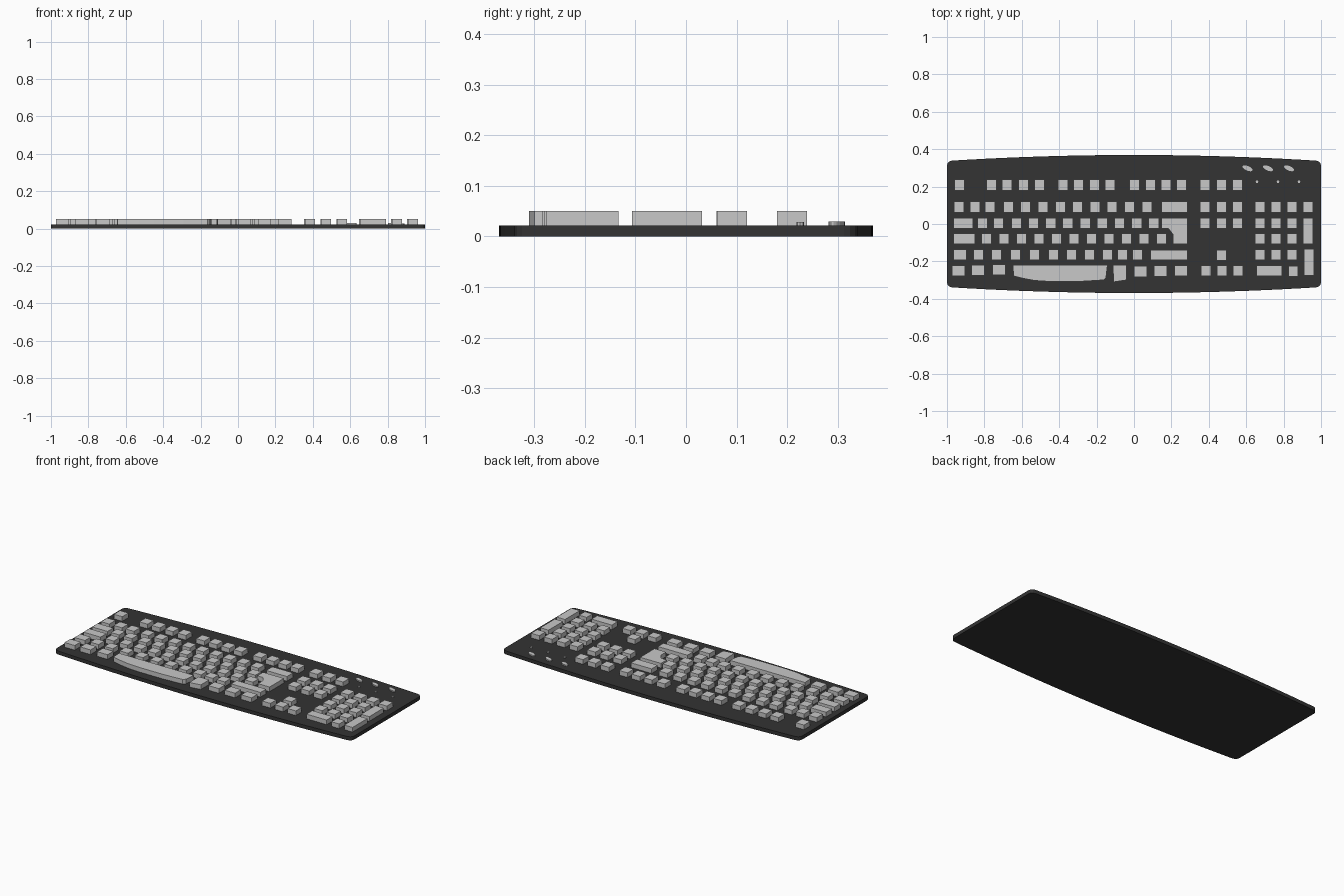
import bpy, bmesh, math

if "Cube" in bpy.data.objects:
    bpy.data.objects.remove(bpy.data.objects["Cube"])

P = 187.0  # layout units per model unit


def X(u):
    return (u - 1134.5) / P


def Y(v):
    return (224.5 - v) / P


def mat(name, c):
    m = bpy.data.materials.new(name)
    m.diffuse_color = (c, c, c, 1)
    m.use_nodes = True
    m.node_tree.nodes["Principled BSDF"].inputs["Base Color"].default_value = m.diffuse_color
    return m


dark = mat("dark plastic", 0.033)
light = mat("light grey plastic", 0.58)


def prism(name, pts, z0, z1, m):
    """Extrude a flat outline straight up."""
    bm = bmesh.new()
    f = bm.faces.new([bm.verts.new((x, y, z0)) for x, y in pts])
    r = bmesh.ops.extrude_face_region(bm, geom=[f])
    for v in r["geom"]:
        if isinstance(v, bmesh.types.BMVert):
            v.co.z = z1
    bmesh.ops.recalc_face_normals(bm, faces=bm.faces[:])
    me = bpy.data.meshes.new(name)
    bm.to_mesh(me)
    bm.free()
    me.materials.append(m)
    ob = bpy.data.objects.new(name, me)
    bpy.context.collection.objects.link(ob)
    return ob


BASE_Z, KEY_Z = 0.022, 0.05


def key(name, u0, u1, v0, v1):
    prism(name, [(X(u0), Y(v0)), (X(u1), Y(v0)), (X(u1), Y(v1)), (X(u0), Y(v1))],
          BASE_Z, KEY_Z, light)


def row(name, centres, v0, v1, w=10.4):
    for i, c in enumerate(centres):
        key(f"{name}_{i + 1}", c - w / 2, c + w / 2, v0, v1)


# base plate: bowed front and back edges, small rounded corners
def edge(x):
    y = 0.337 + 0.032 * (1 - x * x)
    if abs(x) > 0.975:
        t = (abs(x) - 0.975) / 0.025
        y -= 0.025 * (1 - math.sqrt(max(0, 1 - t * t)))
    return y


xs = [-1, -0.997, -0.988, -0.975] + [-0.9 + 0.1 * i for i in range(19)] + [0.975, 0.988, 0.997, 1]
prism("base_plate", [(x, edge(x)) for x in xs] + [(x, -edge(x)) for x in reversed(xs)],
      0, BASE_Z, dark)

# main block rows
row("function_key", [960, 992, 1007.5, 1024, 1040, 1063.5, 1079, 1095, 1110.5,
                     1135, 1151, 1166.5, 1182], 179.8, 190.8)
row("number_key", [959.5, 975.5, 990.5, 1009, 1026, 1043.5, 1061, 1078, 1095.5,
                   1112.5, 1130, 1147.5], 202.2, 213.2)
row("upper_letter_key", [983, 999, 1017] + [1034 + 17.2 * i for i in range(8)] + [1167],
    218.5, 229)
row("middle_letter_key", [987 + 17.5 * i for i in range(11)], 234, 244.5)
row("lower_letter_key", [979, 997, 1016, 1035, 1054, 1072, 1090, 1108, 1123, 1138],
    250, 260.5)
key("backspace_key", 1162, 1188, 202, 213)
key("tab_key", 954, 973.5, 218.5, 229)
key("caps_key", 954, 975.5, 234, 244.5)
key("left_shift_key", 954, 967, 250, 260.5)
key("right_shift_key", 1151, 1188, 250.5, 260.5)
prism("enter_key", [(X(u), Y(v)) for u, v in
                    [(1171, 218.5), (1188, 218.5), (1188, 244.3), (1173.5, 244.3),
                     (1173.5, 235), (1169, 229)]], BASE_Z, KEY_Z, light)

# bottom row
for i, (c, a, b) in enumerate([(959, 266, 276.5), (978.5, 265.5, 276), (999.5, 265, 275.5),
                               (1141, 266.5, 277.5), (1161, 266, 277),
                               (1181.5, 266, 276.5)]):
    key(f"modifier_key_{i + 1}", c - 6.5, c + 6.5, a, b)
prism("right_modifier_key", [(X(u), Y(v)) for u, v in
                             [(1113.5, 265.5), (1127, 265.5), (1127, 280.5), (1114, 282.5)]],
      BASE_Z, KEY_Z, light)
prism("space_bar", [(X(u), Y(v)) for u, v in
                    [(1108, 265.5), (1013.5, 265.5), (1014, 276.5), (1024, 279), (1035, 281),
                     (1050, 282), (1080, 282), (1104, 280.5), (1106.5, 278)]],
      BASE_Z, KEY_Z, light)

# navigation and arrow keys
nav = [1205.5, 1222, 1238]
for n, (a, b) in enumerate([(179.8, 190.8), (202.2, 213.2), (218.5, 229)]):
    row(f"navigation_key_row{n + 1}", nav, a, b)
row("arrow_key", [1206.5, 1222.5, 1238.5], 266, 276.5)
row("up_arrow_key", [1222], 250.5, 261)

# number pad
for n, (a, b) in enumerate([(202.2, 213.2), (218.5, 229), (234, 244.5), (250, 260.5)]):
    row(f"pad_key_row{n + 1}", [1260.5, 1276.5, 1292.5], a, b)
row("pad_minus_key", [1308.5], 202, 213)
row("pad_plus_key", [1308.5], 218.5, 244.5)
row("pad_enter_key", [1309.5], 249.5, 276)
key("pad_zero_key", 1257, 1282.5, 266, 276.5)
key("pad_point_key", 1289, 1298.5, 266.5, 277)

# slanted oval buttons and small indicator lights
for i, (u, d) in enumerate([(1248, 1257.5), (1268.5, 1278.5), (1289.5, 1299.5)]):
    pts = []
    for k in range(16):
        t = 2 * math.pi * k / 16
        a, b = 5.4 * math.cos(t), 2.3 * math.sin(t)
        s = math.radians(24)
        pts.append((X(u + a * math.cos(s) - b * math.sin(s)),
                    Y(168.8 + a * math.sin(s) + b * math.cos(s))))
    prism(f"oval_button_{i + 1}", pts, BASE_Z, 0.029, light)
    prism(f"indicator_light_{i + 1}",
          [(X(d + 1.4 * math.cos(k * math.pi / 4)), Y(182.3 + 1.4 * math.sin(k * math.pi / 4)))
           for k in range(8)], BASE_Z, 0.028, light)
